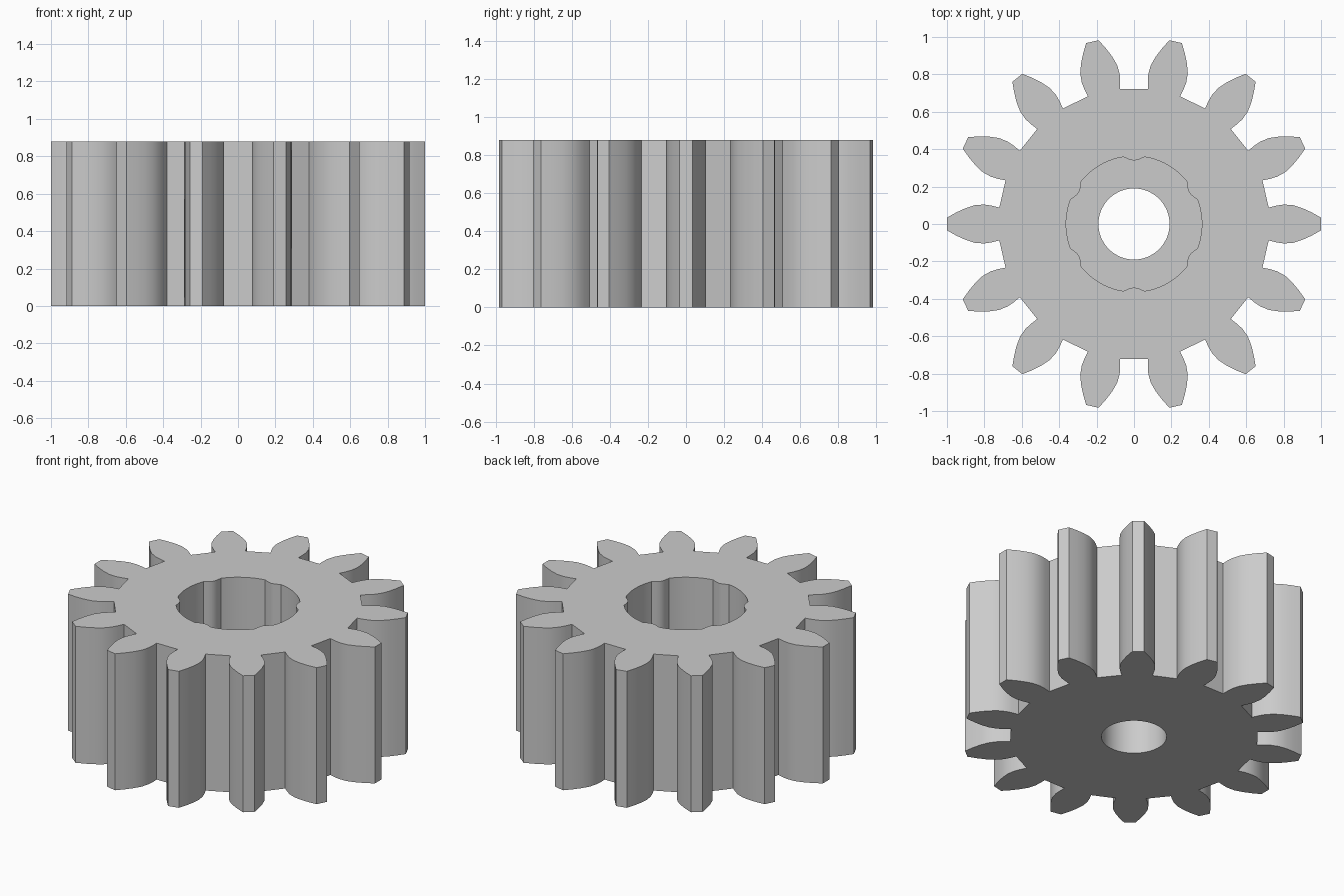
import bpy, bmesh, math
from math import cos, sin, pi, radians
from mathutils import Matrix

if "Cube" in bpy.data.objects:
    bpy.data.objects.remove(bpy.data.objects["Cube"])

HEIGHT, POCKET_FLOOR = 0.88, 0.44
TEETH, BUMPS = 14, 6
BORE_R, POCKET_R, BUMP_DEPTH, BUMP_HALF = 0.19, 0.363, 0.023, radians(9)

# half tooth flank: (distance from axis, half width)
FLANK = [(0.72, 0.088), (0.76, 0.098), (0.8, 0.104), (0.85, 0.101),
         (0.9, 0.085), (0.95, 0.062), (1.0, 0.034)]


def gear_outline():
    tooth = [(r, -w) for r, w in FLANK] + [(r, w) for r, w in reversed(FLANK)]
    points = []
    for k in range(TEETH):
        a = 2 * pi * k / TEETH
        points += [(x * cos(a) - y * sin(a), x * sin(a) + y * cos(a)) for x, y in tooth]
    return points


def pocket_outline():
    # round wall with shallow ribs pointing inwards
    points = []
    step = 2 * pi / BUMPS
    for k in range(BUMPS):
        mid = k * step + pi / 6
        for i in range(-4, 5):
            r = POCKET_R - BUMP_DEPTH * cos(pi / 2 * i / 4)
            a = mid + BUMP_HALF * i / 4
            points.append((r * cos(a), r * sin(a)))
        for i in range(1, 10):
            a = mid + BUMP_HALF + (step - 2 * BUMP_HALF) * i / 10
            points.append((POCKET_R * cos(a), POCKET_R * sin(a)))
    return points


def circle_outline(r, n=64):
    return [(r * cos(2 * pi * i / n), r * sin(2 * pi * i / n)) for i in range(n)]


def add_wall(bm, outline, z0, z1):
    """Vertical wall along an outline; returns its bottom and top edges."""
    low = [bm.verts.new((x, y, z0)) for x, y in outline]
    high = [bm.verts.new((x, y, z1)) for x, y in outline]
    n = len(outline)
    for i in range(n):
        j = (i + 1) % n
        bm.faces.new((low[i], low[j], high[j], high[i]))
    return [[bm.edges.get((ring[i], ring[(i + 1) % n])) for i in range(n)]
            for ring in (low, high)]


# gear walls, then flat ring faces between them
bm = bmesh.new()
outer_low, outer_high = add_wall(bm, gear_outline(), 0, HEIGHT)
pocket_low, pocket_high = add_wall(bm, pocket_outline(), POCKET_FLOOR, HEIGHT)
bore_low, bore_high = add_wall(bm, circle_outline(BORE_R), 0, POCKET_FLOOR)
for a, b in ((outer_high, pocket_high), (pocket_low, bore_high), (outer_low, bore_low)):
    bmesh.ops.triangle_fill(bm, edges=a + b, use_beauty=True, normal=(0, 0, 1))
bmesh.ops.recalc_face_normals(bm, faces=bm.faces)

mesh = bpy.data.meshes.new("gear")
bm.to_mesh(mesh)
bm.free()
gear = bpy.data.objects.new("gear", mesh)
bpy.context.collection.objects.link(gear)

# plain grey material
grey = bpy.data.materials.new("light grey")
grey.use_nodes = True
colour = (0.6, 0.6, 0.6, 1)
grey.diffuse_color = colour
grey.node_tree.nodes["Principled BSDF"].inputs["Base Color"].default_value = colour
mesh.materials.append(grey)

# smooth flanks and bore, crisp corners
bpy.ops.object.select_all(action='DESELECT')
gear.select_set(True)
bpy.context.view_layer.objects.active = gear
bpy.ops.object.shade_smooth_by_angle(angle=radians(30))
